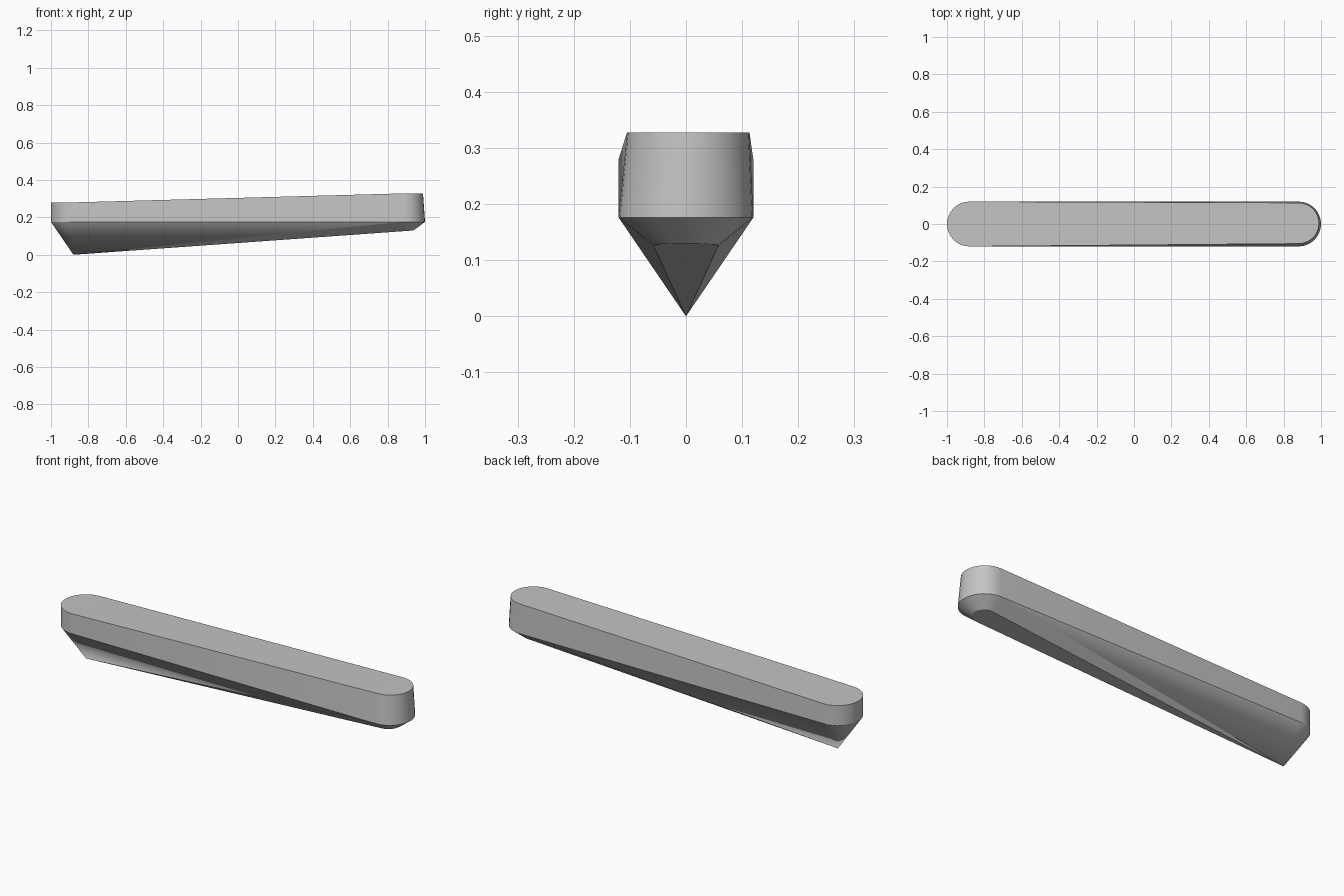
import bpy, bmesh
from math import cos, sin, pi, radians

cube = bpy.data.objects.get("Cube")
if cube:
    bpy.data.objects.remove(cube, do_unlink=True)

SEG = 16      # segments in each rounded end
END = 0.88    # distance of the end centres from the middle
RAD = 0.12    # radius of the rounded ends

bm = bmesh.new()


def half_ring(side, radius, height, y=0.0):
    """Half circle at the left (side=1) or right (side=-1) end, counterclockwise."""
    start = -pi / 2 if side > 0 else pi / 2
    ring = []
    for i in range(SEG + 1):
        a = start + pi * i / SEG
        x = side * END + radius * cos(a)
        z = height(x) if callable(height) else height
        ring.append(bm.verts.new((x, y + radius * sin(a), z)))
    return ring


def loft(lower, upper):
    for i in range(SEG):
        bm.faces.new((lower[i], lower[i + 1], upper[i + 1], upper[i]))


def keel_height(x):
    return 0.0715 * (x + END)


# Outlines: keel, rim and top
rim_a, rim_b = half_ring(1, RAD, 0.176), half_ring(-1, RAD, 0.176)
top_a, top_b = half_ring(1, 0.109, 0.328, 0.004), half_ring(-1, RAD, 0.28)
keel = half_ring(1, 0.058, keel_height)
tip = bm.verts.new((-END, 0, 0))

# Upright wall
loft(rim_a, top_a)
loft(rim_b, top_b)
bm.faces.new((rim_a[-1], rim_b[0], top_b[0], top_a[-1]))
bm.faces.new((rim_b[-1], rim_a[0], top_a[0], top_b[-1]))

# Sloping top with level ends
bm.faces.new(top_a)
bm.faces.new(top_b)
bm.faces.new((top_b[-1], top_a[0], top_a[-1], top_b[0]))

# Tapered underside, drawn to a point at one end
loft(keel, rim_a)
for i in range(SEG):
    bm.faces.new((tip, rim_b[i + 1], rim_b[i]))
bm.faces.new((tip, rim_a[0], rim_b[-1]))
bm.faces.new((tip, keel[0], rim_a[0]))
bm.faces.new((tip, rim_b[0], rim_a[-1]))
bm.faces.new((tip, rim_a[-1], keel[-1]))
bm.faces.new([tip] + keel[::-1])
bmesh.ops.recalc_face_normals(bm, faces=bm.faces[:])

mesh = bpy.data.meshes.new("tapered_bar")
bm.to_mesh(mesh)
bm.free()
bar = bpy.data.objects.new("tapered_bar", mesh)
bpy.context.collection.objects.link(bar)

# Plain grey
grey = bpy.data.materials.new("light_grey")
grey.use_nodes = True
colour = (0.55, 0.55, 0.55, 1)
grey.diffuse_color = colour
grey.node_tree.nodes["Principled BSDF"].inputs["Base Color"].default_value = colour
mesh.materials.append(grey)

# Smooth round ends, crisp edges
bpy.ops.object.select_all(action="DESELECT")
bar.select_set(True)
bpy.context.view_layer.objects.active = bar
bpy.ops.object.shade_smooth_by_angle(angle=radians(14))
